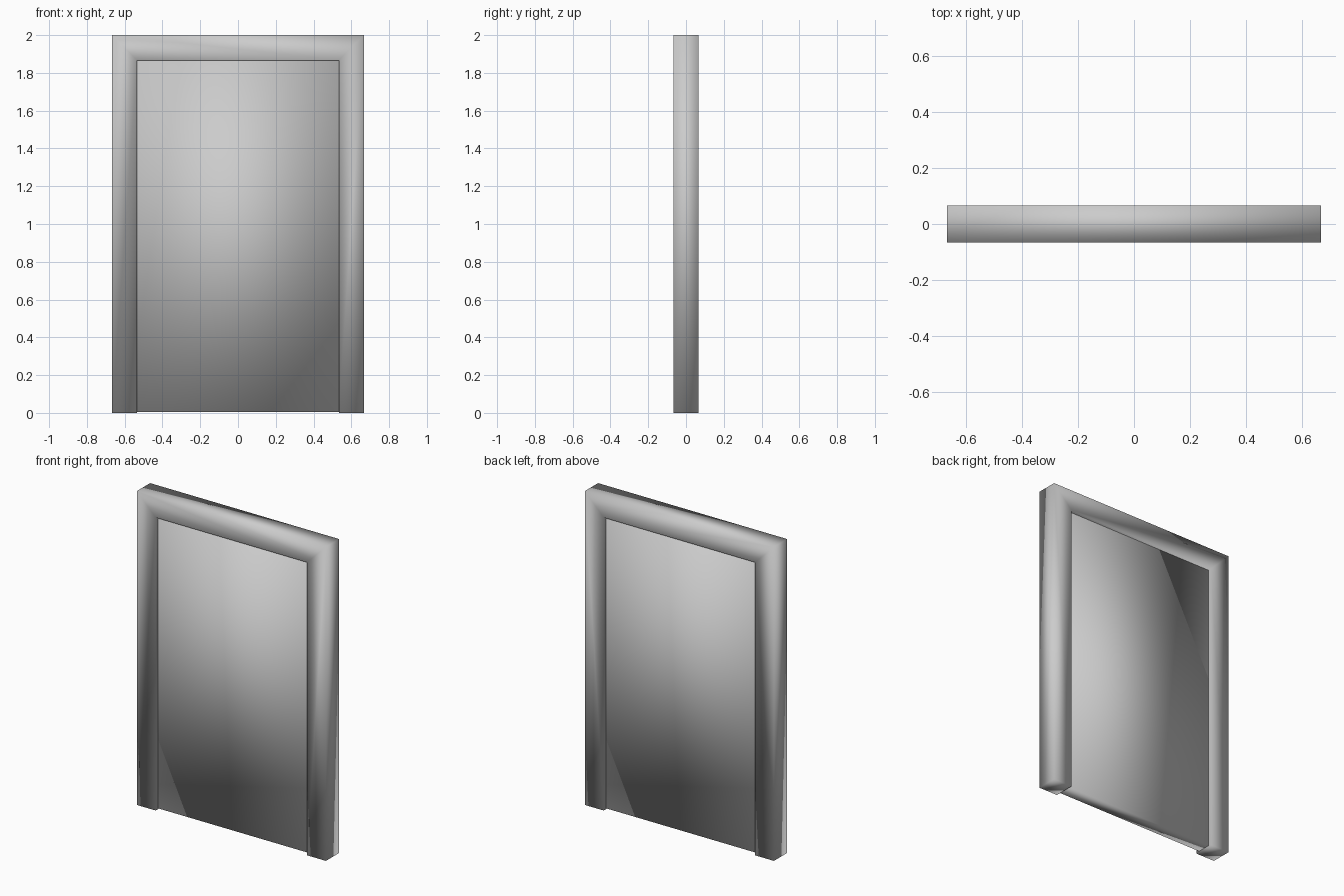
import bpy, bmesh

if "Cube" in bpy.data.objects:
    bpy.data.objects.remove(bpy.data.objects["Cube"])

HALF_W, HEIGHT, BAR = 0.6667, 2.0, 0.1333
IN_W, IN_H = HALF_W - BAR, HEIGHT - BAR


def extruded(name, pts, faces, half_depth):
    """Fill an x/z outline with quads, extrude it along y and smooth it."""
    bm = bmesh.new()
    vs = [bm.verts.new((x, -half_depth, z)) for x, z in pts]
    fs = [bm.faces.new([vs[i] for i in f]) for f in faces]
    new = bmesh.ops.extrude_face_region(bm, geom=fs, use_keep_orig=True)["geom"]
    moved = [g for g in new if isinstance(g, bmesh.types.BMVert)]
    bmesh.ops.translate(bm, verts=moved, vec=(0, 2 * half_depth, 0))
    bmesh.ops.recalc_face_normals(bm, faces=bm.faces)
    for f in bm.faces:
        f.smooth = True
    mesh = bpy.data.meshes.new(name)
    bm.to_mesh(mesh)
    bm.free()
    obj = bpy.data.objects.new(name, mesh)
    bpy.context.collection.objects.link(obj)
    return obj


# door frame: two jambs and a mitred head
frame_pts = [(-HALF_W, 0), (-HALF_W, HEIGHT), (HALF_W, HEIGHT), (HALF_W, 0),
             (-IN_W, 0), (-IN_W, IN_H), (IN_W, IN_H), (IN_W, 0)]
extruded("door_frame", frame_pts,
         [(i, i + 4, i + 5, i + 1) for i in range(3)], BAR / 2)

# door panel, slightly recessed on both sides
extruded("door_panel",
         [(-IN_W, 0.005), (IN_W, 0.005), (IN_W, IN_H), (-IN_W, IN_H)],
         [(0, 1, 2, 3)], 0.043)
